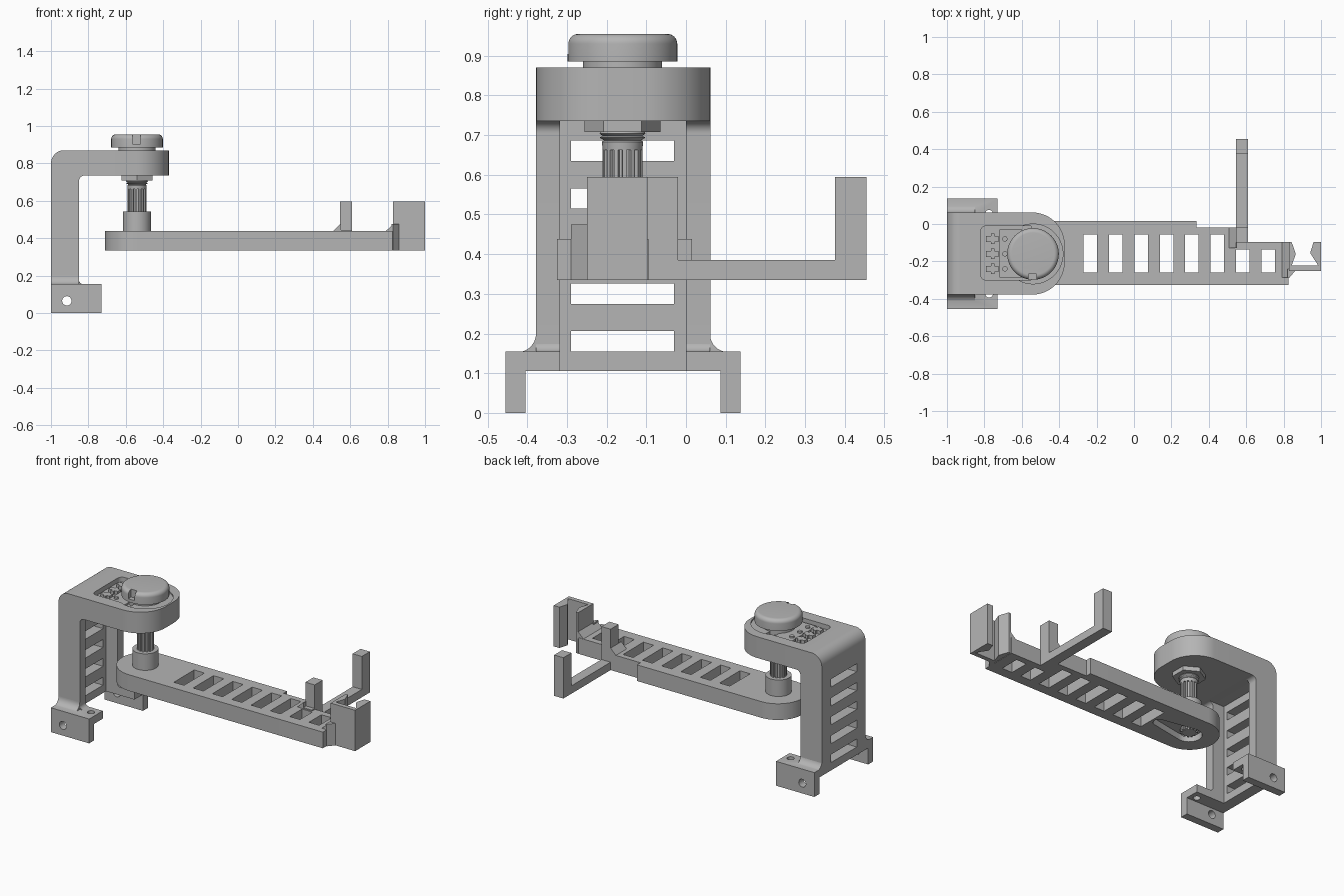
import bpy, bmesh
from math import sin, cos, radians, pi

if "Cube" in bpy.data.objects:
    bpy.data.objects.remove(bpy.data.objects["Cube"])

grey = bpy.data.materials.new("plain_grey")
tone = (0.46, 0.46, 0.46, 1)
grey.diffuse_color = tone
grey.use_nodes = True
grey.node_tree.nodes["Principled BSDF"].inputs["Base Color"].default_value = tone

PX, PY = -0.54, -0.16  # pivot axis shared by knob, shaft and arm


def finish(name, bm):
    bmesh.ops.recalc_face_normals(bm, faces=bm.faces)
    mesh = bpy.data.meshes.new(name)
    bm.to_mesh(mesh)
    bm.free()
    mesh.materials.append(grey)
    obj = bpy.data.objects.new(name, mesh)
    bpy.context.collection.objects.link(obj)
    return obj


def prism(name, pts, lo, hi, axis="z"):
    """Extrude a 2D outline along one axis."""
    place = {"x": lambda a, b: (lo, a, b),
             "y": lambda a, b: (a, lo, b),
             "z": lambda a, b: (a, b, lo)}[axis]
    bm = bmesh.new()
    face = bm.faces.new([bm.verts.new(place(a, b)) for a, b in pts])
    new = bmesh.ops.extrude_face_region(bm, geom=[face])["geom"]
    step = [hi - lo if axis == k else 0 for k in "xyz"]
    bmesh.ops.translate(bm, vec=step, verts=[v for v in new if isinstance(v, bmesh.types.BMVert)])
    return finish(name, bm)


def box(name, x, y, z):
    return prism(name, [(x[0], y[0]), (x[1], y[0]), (x[1], y[1]), (x[0], y[1])], *z)


def arc(cx, cy, r, a0, a1, n=12):
    angles = [radians(a0 + (a1 - a0) * i / n) for i in range(n + 1)]
    return [(cx + r * cos(a), cy + r * sin(a)) for a in angles]


def disc(name, cx, cy, r, lo, hi, axis="z", n=32):
    return prism(name, arc(cx, cy, r, 0, 360, n)[:-1], lo, hi, axis)


def lathe(name, profile, n=64):
    """Spin (radius, z) points about the pivot axis."""
    bm = bmesh.new()
    rings = [[bm.verts.new((PX + r * cos(2 * pi * i / n), PY + r * sin(2 * pi * i / n), z))
              for i in range(n)] for r, z in profile]
    for a, b in zip(rings, rings[1:]):
        for i in range(n):
            j = (i + 1) % n
            bm.faces.new((a[i], a[j], b[j], b[i]))
    bm.faces.new(rings[0])
    bm.faces.new(rings[-1])
    return finish(name, bm)


def combine(obj, tools, mode):
    """Apply boolean tools, then discard them."""
    for t in tools:
        m = obj.modifiers.new("cut", "BOOLEAN")
        m.operation, m.solver, m.object = mode, "EXACT", t
    graph = bpy.context.evaluated_depsgraph_get()
    mesh = bpy.data.meshes.new_from_object(obj.evaluated_get(graph))
    obj.modifiers.clear()
    obj.data = mesh
    for t in tools:
        bpy.data.objects.remove(t)


# Bracket: upright wall, rounded top arm
wall = ([(-1, 0.105), (-0.85, 0.105)] + arc(-0.82, 0.705, 0.03, 180, 90)
        + [(-0.78, 0.735), (-0.78, 0.87)] + arc(-0.93, 0.80, 0.07, 90, 180))
bracket = prism("bracket", wall, -0.378, 0.062, "y")
outline = ([(-0.8, -0.378)] + arc(-0.545, -0.203, 0.175, -90, 0)
           + arc(-0.545, -0.113, 0.175, 0, 90) + [(-0.8, 0.062)])
top_arm = prism("top_arm", outline, 0.735, 0.87)
channel = box("channel", (-0.93, -0.8), (-0.318, 0), (0.05, 0.735))
combine(bracket, [top_arm], "UNION")
slots = [box("slot", (-1.1, -0.8), (-0.29, -0.03), (z, z + 0.051))
         for z in [0.155 + 0.12 * i for i in range(5)]]

# Pocket in the top of the bracket, running around the knob
pocket = (arc(-0.79, -0.27, 0.03, 180, 270, 6) + [(-0.55, -0.3), (-0.55, -0.01)]
          + arc(-0.79, -0.04, 0.03, 90, 180, 6))
combine(bracket, [channel] + slots + [prism("pocket", pocket, 0.84, 0.9),
        disc("knob_seat", PX, PY, 0.16, 0.86, 0.9, n=64)], "DIFFERENCE")

# Feet with fillets and screw holes, mirrored about the bracket centre
for side, flip in (("front", lambda y: y), ("back", lambda y: -0.318 - y)):
    shape = ([(-0.455, 0), (-0.405, 0), (-0.405, 0.105), (-0.318, 0.105),
              (-0.318, 0.155), (-0.455, 0.155)])
    foot = prism(side + "_foot", [(flip(y), z) for y, z in shape], -1, -0.73, "x")
    curve = arc(-0.425, 0.2, 0.047, 0, -90) + [(-0.376, 0.15)]
    flare = prism("flare", [(flip(y), z) for y, z in curve], -1, -0.85, "x")
    ramp = arc(-0.825, 0.18, 0.026, 180, 270, 8) + [(-0.852, 0.15)]
    lo, hi = sorted((flip(-0.378), flip(-0.318)))
    combine(foot, [flare, prism("ramp", ramp, lo, hi, "y")], "UNION")
    combine(foot, [disc("side_hole", -0.915, 0.065, 0.025, -0.6, 0.3, "y"),
                   disc("top_hole", -0.775, flip(-0.372), 0.021, 0.05, 0.2)], "DIFFERENCE")

# Ribs and pegs inside the pocket
for i in range(3):
    y = PY + 0.08 * (i - 1)
    box("pocket_rib", (-0.79, -0.725), (y - 0.016, y + 0.016), (0.835, 0.862))
    box("pocket_key", (-0.765, -0.745), (y - 0.028, y + 0.028), (0.835, 0.862))
    disc("pocket_peg", -0.69, y, 0.014, 0.835, 0.862, n=20)
box("pocket_step", (-0.72, -0.6), (-0.285, -0.03), (0.83, 0.852))

# Knob with a rounded top and a pointer notch
knob = lathe("knob", [(0.1, 0.83), (0.1, 0.885), (0.138, 0.885)]
             + arc(0.113, 0.93, 0.025, 0, 90, 8))
combine(knob, [box("notch", (-0.565, -0.52), (-0.32, -0.268), (0.905, 1))], "DIFFERENCE")

# Nut, thread, collar and splined shaft
nut = [(PX + 0.096 * cos(radians(30 + 60 * i)), PY + 0.096 * sin(radians(30 + 60 * i)))
       for i in range(6)]
prism("hex_nut", nut, 0.708, 0.737)
lathe("threaded_collar", [(0.05, 0.663), (0.052, 0.683), (0.047, 0.687), (0.058, 0.694),
                          (0.05, 0.698), (0.058, 0.704), (0.055, 0.712)], 48)
spline = []
for i in range(14):
    a = 360 * i / 14
    spline += arc(PX, PY, 0.05, a, a + 12, 2) + arc(PX, PY, 0.04, a + 14, a + 24, 2)
prism("splined_shaft", spline, 0.35, 0.67)
disc("shaft_boss", PX, PY, 0.075, 0.43, 0.543, n=48)

# Swing arm with stepped back edge
edge = (arc(PX, -0.155, 0.17, 90, 270, 32)
        + [(0.825, -0.325), (0.825, -0.095), (0.61, -0.095), (0.61, -0.02),
           (0.335, -0.02), (0.335, 0.015)])
arm = prism("swing_arm", edge, 0.335, 0.438)
starts = [-0.27 + 0.136 * i for i in range(8)]
holes = [box("hole", (x, x + 0.072), (-0.26, -0.055 if i < 6 else -0.135), (0.3, 0.5))
         for i, x in enumerate(starts)]
horn = arc(PX, PY, 0.075, 80, 280, 20) + arc(-0.32, PY, 0.035, -80, 80, 12)
combine(arm, holes + [prism("horn_recess", horn, 0.3, 0.375)], "DIFFERENCE")

# Inner prong, its gusset, and the hooked side rod
box("inner_prong", (0.545, 0.61), (-0.1, -0.02), (0.335, 0.595))
prism("prong_gusset", [(0.508, 0.43), (0.55, 0.43), (0.55, 0.475), (0.545, 0.475), (0.508, 0.438)],
      -0.128, -0.02, "y")
box("prong_skirt", (0.545, 0.61), (-0.128, -0.1), (0.385, 0.445))
rod = [(-0.03, 0.335), (0.455, 0.335), (0.455, 0.595), (0.375, 0.595), (0.375, 0.385), (-0.03, 0.385)]
prism("side_rod", rod, 0.545, 0.61, "x")

# End clip: open holder with pinched walls, plus braces to the arm
clip = [(0.828, -0.25), (1, -0.25), (1, -0.097), (0.96, -0.097), (0.942, -0.155), (0.985, -0.222),
        (0.843, -0.222), (0.865, -0.16), (0.843, -0.097), (0.828, -0.097)]
prism("end_clip", clip, 0.335, 0.595)
prism("clip_gusset", [(0.79, 0.43), (0.83, 0.43), (0.83, 0.475), (0.79, 0.438)], -0.285, -0.097, "y")
prism("clip_brace", [(0.82, -0.29), (0.828, -0.29), (0.862, -0.25), (0.862, -0.24), (0.82, -0.24)],
      0.335, 0.475)

# Smooth the curved faces, keep edges crisp
bpy.ops.object.select_all(action="DESELECT")
for obj in bpy.context.scene.objects:
    if obj.type == "MESH":
        obj.select_set(True)
        bpy.context.view_layer.objects.active = obj
bpy.ops.object.shade_smooth_by_angle(angle=radians(25))
